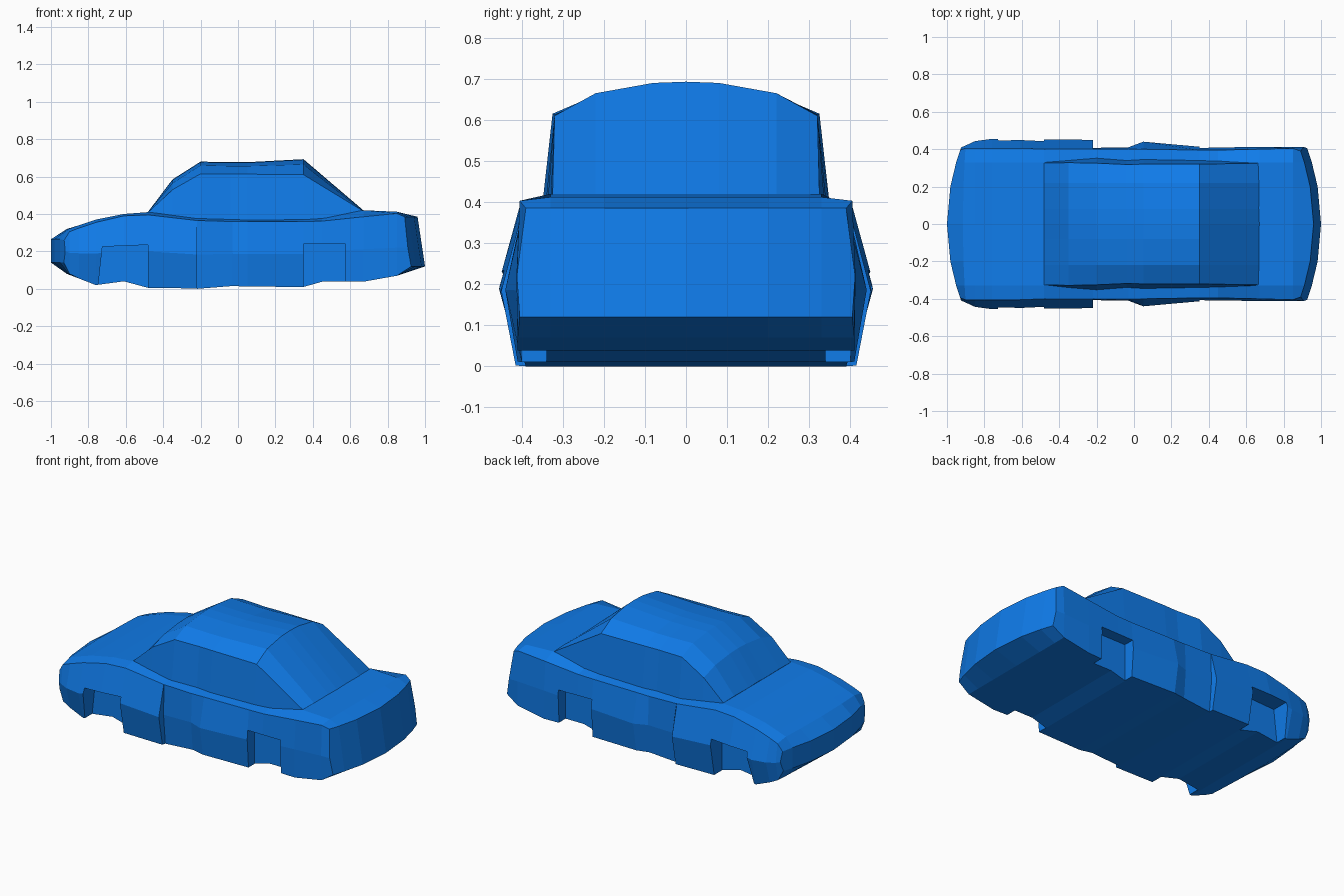
import bpy, bmesh

blue = bpy.data.materials.new("blue_paint")
blue.diffuse_color = (0.005, 0.2, 0.82, 1)


def make_object(name, bm):
    bmesh.ops.recalc_face_normals(bm, faces=bm.faces)
    mesh = bpy.data.meshes.new(name)
    bm.to_mesh(mesh)
    bm.free()
    mesh.materials.append(blue)
    obj = bpy.data.objects.new(name, mesh)
    bpy.context.collection.objects.link(obj)
    return obj


def loft(name, rings, caps):
    """Skin equal-length closed rings; caps lists index loops for both ends."""
    bm = bmesh.new()
    rows = [[bm.verts.new(p) for p in ring] for ring in rings]
    n = len(rows[0])
    for a, b in zip(rows, rows[1:]):
        for i in range(n):
            j = (i + 1) % n
            bm.faces.new((a[i], a[j], b[j], b[i]))
    for row in (rows[0], rows[-1]):
        for cap in caps:
            bm.faces.new([row[i] for i in cap])
    return make_object(name, bm)


# Body: x, bottom z, bottom y, waist y, shoulder y, shoulder z, top z, bow, tilt
sections = [
    (-0.92, 0.14, 0.39, 0.41, 0.395, 0.26, 0.265, -0.08, 0),
    (-0.90, 0.08, 0.40, 0.42, 0.405, 0.305, 0.32, -0.015, 0),
    (-0.85, 0.055, 0.405, 0.443, 0.405, 0.325, 0.34, 0, 0),
    (-0.76, 0.02, 0.41, 0.455, 0.405, 0.355, 0.37, 0, 0),
    (-0.61, 0.04, 0.41, 0.453, 0.405, 0.39, 0.40, 0, 0),
    (-0.48, 0.005, 0.415, 0.452, 0.40, 0.395, 0.41, 0, 0),
    (-0.22, 0.002, 0.415, 0.45, 0.402, 0.365, 0.38, 0, 0),
    (-0.218, 0.0, 0.39, 0.407, 0.402, 0.365, 0.38, 0, 0),
    (-0.03, 0.015, 0.395, 0.41, 0.402, 0.36, 0.372, 0, 0),
    (0.05, 0.012, 0.41, 0.44, 0.40, 0.36, 0.37, 0, 0),
    (0.35, 0.01, 0.40, 0.413, 0.395, 0.36, 0.372, 0, 0),
    (0.45, 0.038, 0.40, 0.413, 0.395, 0.362, 0.378, 0, 0),
    (0.67, 0.038, 0.41, 0.413, 0.40, 0.385, 0.42, 0, 0),
    (0.85, 0.07, 0.41, 0.413, 0.405, 0.403, 0.412, 0, 0),
    (0.88, 0.12, 0.405, 0.412, 0.39, 0.385, 0.385, 0.08, 0.04),
]
body_rings = []
for x, zb, yb, ym, ys, zs, zt, bow, tilt in sections:
    half = [(0, zb), (0.2, zb), (0.33, zb), (yb, zb), (ym, min(0.22, (zb + zs) / 2)),
            (ys, zs), (0.33, zt), (0.2, zt), (0, zt)]
    ring = half + [(-y, z) for y, z in half[-2:0:-1]]
    body_rings.append([(x + bow * max(0, 1 - (y / 0.42) ** 2) + tilt * (0.385 - z) / 0.265, y, z)
                       for y, z in ring])
body_caps = [(0, 1, 7, 8), (1, 2, 6, 7), (2, 3, 4, 5, 6),
             (0, 8, 9, 15), (15, 9, 10, 14), (14, 10, 11, 12, 13)]
body = loft("car_body", body_rings, body_caps)


# Wheel recesses cut out of both sides
def cut_recess(profile, side):
    ring_in = [(x, side * 0.34, z) for x, z in profile]
    ring_out = [(x, side * 0.6, z) for x, z in profile]
    cutter = loft("recess_cutter", [ring_in, ring_out], [(0, 1, 2, 3)])
    cutter.hide_render = True
    cutter.hide_set(True)
    mod = body.modifiers.new("recess", "BOOLEAN")
    mod.operation = "DIFFERENCE"
    mod.solver = "EXACT"
    mod.object = cutter


for side in (-1, 1):
    cut_recess([(-0.76, -0.1), (-0.481, -0.1), (-0.481, 0.235), (-0.725, 0.225)], side)
    cut_recess([(0.351, -0.1), (0.575, -0.1), (0.575, 0.24), (0.351, 0.24)], side)

# Cabin: x, base y, base z, window-top y, window-top z, shoulder z, roof z
cabin_sections = [
    (-0.48, 0.33, 0.40, 0.325, 0.41, 0.412, 0.413),
    (-0.35, 0.34, 0.39, 0.328, 0.53, 0.565, 0.585),
    (-0.20, 0.352, 0.375, 0.325, 0.615, 0.66, 0.68),
    (-0.04, 0.34, 0.365, 0.318, 0.613, 0.656, 0.677),
    (0.05, 0.345, 0.365, 0.32, 0.613, 0.656, 0.677),
    (0.35, 0.34, 0.365, 0.32, 0.61, 0.665, 0.693),
    (0.67, 0.33, 0.40, 0.325, 0.415, 0.418, 0.42),
]
cabin_rings = []
for x, yb, zb, yw, zw, zs, zr in cabin_sections:
    half = [(yb, 0.34), (yb, zb), (yw, zw), (0.22, zs), (0.08, zr - 0.003)]
    ring = half + [(0, zr)] + [(-y, z) for y, z in reversed(half)]
    cabin_rings.append([(x, y, z) for y, z in ring])
loft("cabin", cabin_rings, [tuple(range(11))])
